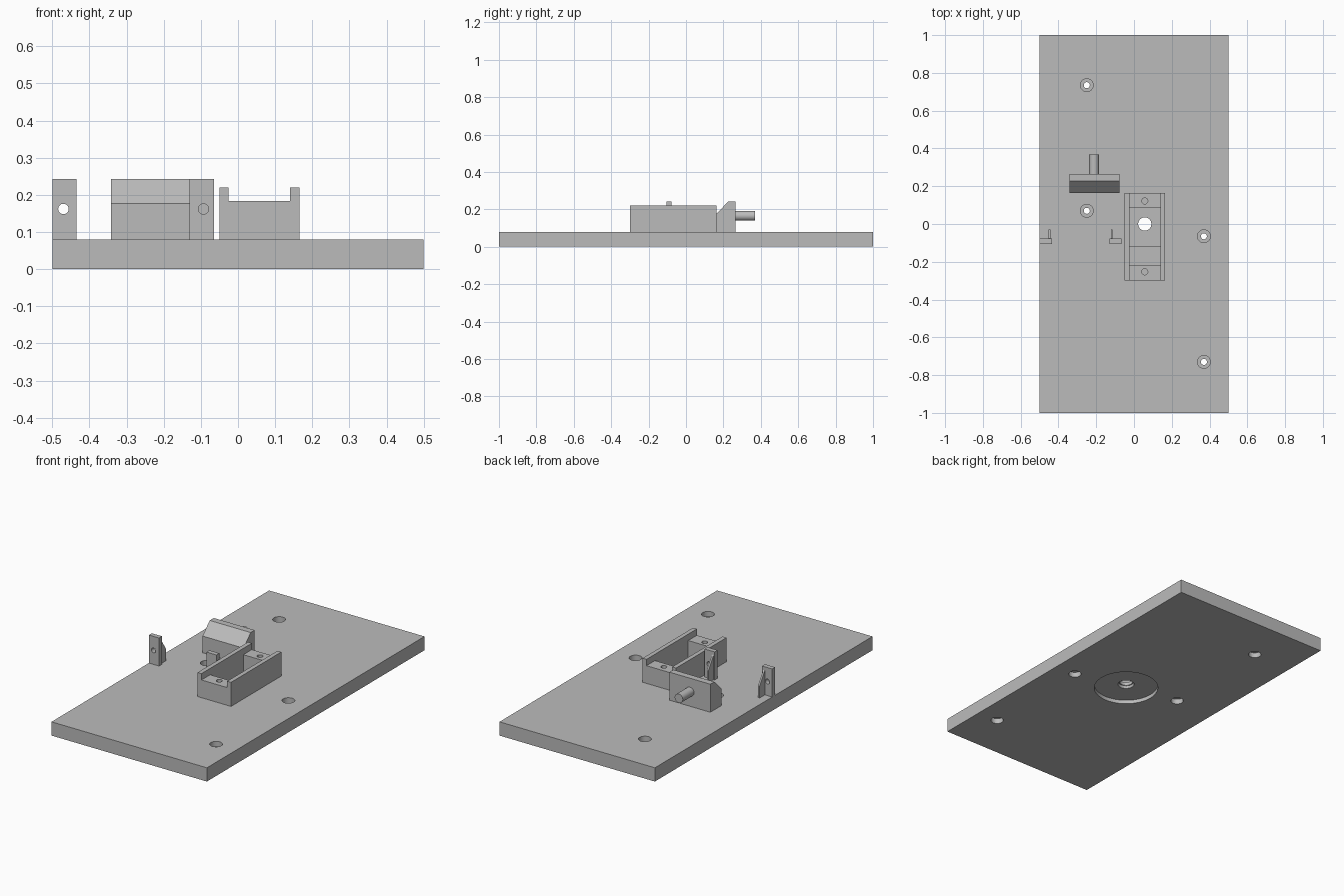
import bpy
import bmesh
import math
from mathutils import Matrix

old = bpy.data.objects.get("Cube")
if old:
    bpy.data.objects.remove(old, do_unlink=True)

grey = bpy.data.materials.new("plain grey")
grey.use_nodes = True
colour = (0.5, 0.5, 0.5, 1)
grey.diffuse_color = colour
grey.node_tree.nodes["Principled BSDF"].inputs["Base Color"].default_value = colour

TOP = 0.08  # top of the base plate


def finish(name, bm):
    bmesh.ops.recalc_face_normals(bm, faces=bm.faces)
    mesh = bpy.data.meshes.new(name)
    bm.to_mesh(mesh)
    bm.free()
    mesh.materials.append(grey)
    obj = bpy.data.objects.new(name, mesh)
    bpy.context.collection.objects.link(obj)
    return obj


def box(name, x, y, z):
    bm = bmesh.new()
    bmesh.ops.create_cube(bm, size=1)
    for v in bm.verts:
        v.co = [r[0] if c < 0 else r[1] for c, r in zip(v.co, (x, y, z))]
    return finish(name, bm)


def prism(name, x, profile):
    """Extrude a (y, z) profile along x."""
    bm = bmesh.new()
    face = bm.faces.new([bm.verts.new((x[0], y, z)) for y, z in profile])
    out = bmesh.ops.extrude_face_region(bm, geom=[face])["geom"]
    for v in out:
        if isinstance(v, bmesh.types.BMVert):
            v.co.x = x[1]
    return finish(name, bm)


def rod(name, centre, r1, r2, length, along_y=False):
    bm = bmesh.new()
    turn = Matrix.Rotation(math.radians(-90), 4, 'X') if along_y else Matrix()
    bmesh.ops.create_cone(bm, cap_ends=True, segments=40, radius1=r1, radius2=r2,
                          depth=length, matrix=Matrix.Translation(centre) @ turn)
    return finish(name, bm)


def upright(name, x, y, r, z0, z1, r2=None):
    return rod(name, (x, y, (z0 + z1) / 2), r, r if r2 is None else r2, z1 - z0)


def cut(obj, cutters):
    for c in cutters:
        mod = obj.modifiers.new("cut", 'BOOLEAN')
        mod.operation = 'DIFFERENCE'
        mod.solver = 'EXACT'
        mod.object = c
        bpy.context.view_layer.update()
        graph = bpy.context.evaluated_depsgraph_get()
        mesh = bpy.data.meshes.new_from_object(obj.evaluated_get(graph))
        obj.modifiers.clear()
        obj.data = mesh
        bpy.data.objects.remove(c, do_unlink=True)


def smooth(obj):
    bpy.ops.object.select_all(action='DESELECT')
    obj.select_set(True)
    bpy.context.view_layer.objects.active = obj
    bpy.ops.object.shade_smooth_by_angle(angle=math.radians(30))


# Base plate with stepped screw holes, a disc recess below and a shaft hole
plate = box("base_plate", (-0.5, 0.5), (-1, 1), (0, TOP))
cutters = []
for x, y in ((-0.25, 0.735), (-0.25, 0.07), (0.37, -0.065), (0.37, -0.73)):
    cutters += [upright("screw_hole", x, y, 0.016, -0.1, 0.2),
                upright("upper_bore", x, y, 0.034, 0.05, 0.2),
                upright("lower_bore", x, y, 0.034, -0.1, 0.03)]
SHAFT_X = 0.057
cutters += [box("pocket", (-0.025, 0.14), (-0.12, 0.085), (0.055, 0.2)),
            upright("disc_recess", SHAFT_X, 0, 0.175, -0.1, 0.022),
            upright("shaft_hole", SHAFT_X, 0, 0.035, -0.1, 0.2),
            upright("shaft_flare", SHAFT_X, 0, 0.047, 0.015, 0.036, 0.04)]
cut(plate, cutters)
smooth(plate)

# Motor cradle: two long walls with lower drilled blocks between their ends
for side, x in (("right", (-0.05, -0.025)), ("left", (0.14, 0.165))):
    box(side + "_cradle_wall", x, (-0.3, 0.163), (TOP, 0.22))
for end, y, hole_y in (("front", (-0.3, -0.22), -0.253), ("back", (0.085, 0.163), 0.122)):
    block = box(end + "_cradle_block", (-0.025, 0.14), y, (TOP, 0.183))
    cut(block, [upright("screw_pilot", SHAFT_X, hole_y, 0.016, 0.1, 0.3)])
    smooth(block)

# Bevelled stop block with a round peg at its back
prism("stop_block", (-0.342, -0.078),
      [(0.163, TOP), (0.265, TOP), (0.265, 0.243), (0.228, 0.243), (0.163, 0.177)])
smooth(rod("stop_peg", (-0.211, 0.315, 0.165), 0.026, 0.026, 0.106, True))

# Two drilled upright brackets, each with a thin gusset on its inner edge
for side, x, hole_x, fin in (("right", (-0.5, -0.435), -0.47, (-0.453, -0.443)),
                             ("left", (-0.13, -0.065), -0.093, (-0.123, -0.113))):
    bracket = box(side + "_bracket", x, (-0.105, -0.078), (TOP, 0.243))
    cut(bracket, [rod("bracket_hole", (hole_x, -0.09, 0.162), 0.014, 0.014, 0.1, True)])
    smooth(bracket)
    prism(side + "_gusset", fin,
          [(-0.079, TOP), (-0.03, TOP), (-0.03, 0.15), (-0.079, 0.225)])
